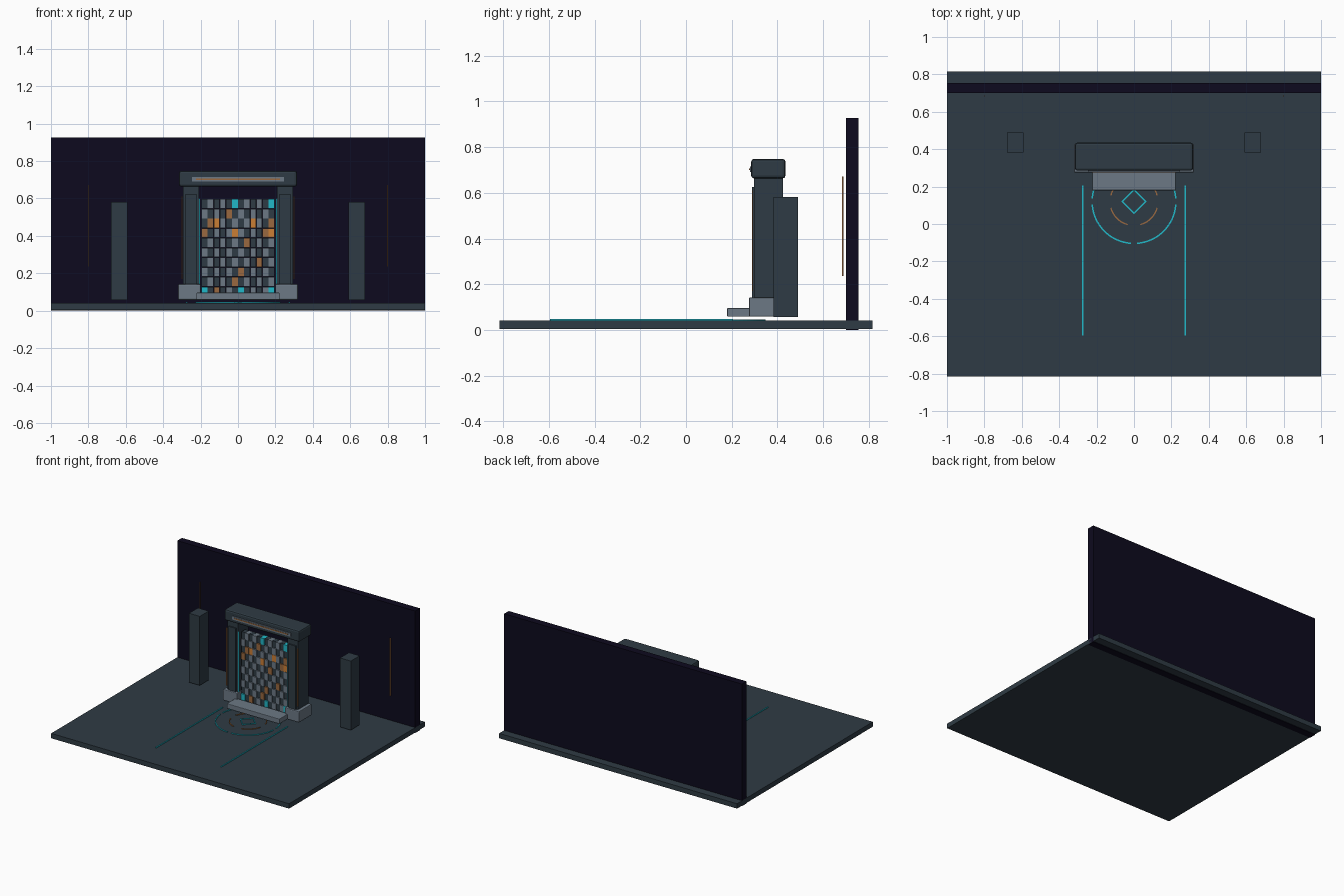
import bpy, bmesh, math

if "Cube" in bpy.data.objects:
    bpy.data.objects.remove(bpy.data.objects["Cube"])


def material(name, r, g, b):
    m = bpy.data.materials.new(name)
    m.diffuse_color = (r, g, b, 1)
    m.use_nodes = True
    m.node_tree.nodes["Principled BSDF"].inputs["Base Color"].default_value = m.diffuse_color
    return m


SLATE = material("slate", 0.028, 0.044, 0.058)
NAVY = material("midnight navy", 0.004, 0.003, 0.013)
GREY = material("stone grey", 0.15, 0.19, 0.235)
ORANGE = material("bright orange", 0.60, 0.21, 0.035)
AMBER = material("dull amber", 0.32, 0.14, 0.05)
CYAN = material("cyan glow", 0.015, 0.48, 0.58)


def new_object(name, bm, mats):
    me = bpy.data.meshes.new(name)
    bmesh.ops.recalc_face_normals(bm, faces=bm.faces)
    bm.to_mesh(me)
    bm.free()
    for m in mats:
        me.materials.append(m)
    ob = bpy.data.objects.new(name, me)
    bpy.context.collection.objects.link(ob)
    return ob


def add_box(bm, x0, x1, y0, y1, z0, z1, index=0):
    v = bmesh.ops.create_cube(bm, size=1)["verts"]
    for p in v:
        p.co = ((x0 + x1) / 2 + p.co.x * (x1 - x0),
                (y0 + y1) / 2 + p.co.y * (y1 - y0),
                (z0 + z1) / 2 + p.co.z * (z1 - z0))
    for f in {f for p in v for f in p.link_faces}:
        f.material_index = index


def box(name, mat, x0, x1, y0, y1, z0, z1, bevel=0):
    bm = bmesh.new()
    add_box(bm, x0, x1, y0, y1, z0, z1)
    ob = new_object(name, bm, [mat])
    if bevel:
        mod = ob.modifiers.new("bevel", 'BEVEL')
        mod.width, mod.segments = bevel, 2
    return ob


def pair(name, mat, x0, x1, *rest, bevel=0):
    box("left_" + name, mat, -x1, -x0, *rest, bevel=bevel)
    box("right_" + name, mat, x0, x1, *rest, bevel=bevel)


def ring(name, mat, radius, width, gap, steps, start=0):
    # four flat arcs separated by gaps, laid on the floor
    bm = bmesh.new()
    for q in range(4):
        a0 = math.radians(start + q * 90 + gap)
        a1 = math.radians(start + q * 90 + 90 - gap)
        prev = None
        for i in range(steps + 1):
            a = a0 + (a1 - a0) * i / steps
            cur = [bm.verts.new((r * math.cos(a), 0.12 + r * math.sin(a), z))
                   for r, z in ((radius - width / 2, 0.041), (radius + width / 2, 0.041),
                                (radius + width / 2, 0.046), (radius - width / 2, 0.046))]
            if prev:
                for k in range(4):
                    n = (k + 1) % 4
                    bm.faces.new((prev[k], prev[n], cur[n], cur[k]))
            if i in (0, steps):
                bm.faces.new(cur)
            prev = cur
    return new_object(name, bm, [mat])


# Room
box("floor_slab", SLATE, -1, 1, -0.815, 0.815, 0.004, 0.041)
box("back_wall", NAVY, -1, 1, 0.70, 0.755, 0, 0.927)
pair("wall_light", AMBER, 0.797, 0.803, 0.682, 0.688, 0.235, 0.672)
pair("side_pillar", SLATE, 0.59, 0.68, 0.383, 0.49, 0.057, 0.582)

# Gate frame
pair("column", SLATE, 0.208, 0.295, 0.298, 0.425, 0.10, 0.67)
pair("column_face", SLATE, 0.222, 0.282, 0.289, 0.30, 0.14, 0.625)
pair("column_base", GREY, 0.20, 0.32, 0.275, 0.43, 0.058, 0.142, bevel=0.006)
pair("column_outer_light", AMBER, 0.296, 0.302, 0.288, 0.294, 0.17, 0.61)
pair("column_inner_light", CYAN, 0.202, 0.208, 0.30, 0.306, 0.10, 0.60)
box("lintel", SLATE, -0.315, 0.315, 0.285, 0.435, 0.663, 0.748, bevel=0.012)
box("lintel_trim", GREY, -0.245, 0.245, 0.279, 0.287, 0.69, 0.716)
box("lintel_light", AMBER, -0.225, 0.225, 0.276, 0.28, 0.699, 0.707)
box("front_step", GREY, -0.222, 0.222, 0.18, 0.29, 0.058, 0.096, bevel=0.004)

# Brick door: chequered dark and light bricks with glowing accents
COLS, ROWS, W, H = 12, 10, 0.0325, 0.052
bm = bmesh.new()
for r in range(ROWS):
    for c in range(COLS):
        light = (r + c) % 2 == 1
        idx = 1 if light else 0
        if light and (5 * c + 7 * r + c * r) % 10 < 3:
            idx = 2
        if (r, c) in {(2, 2), (2, 8), (3, 5), (3, 11)}:
            idx = 3
        if (r == 0 and c in (5, 11)) or (r == 9 and c in (0, 6, 11)):
            idx = 4
        x, z = -0.195 + c * W, 0.597 - r * H
        front = 0.315 if idx else 0.322
        add_box(bm, x + 0.0006, x + W - 0.0006, front, 0.365, z - H + 0.001, z - 0.001, idx)
new_object("brick_door", bm, [SLATE, GREY, AMBER, ORANGE, CYAN])

# Floor markings
pair("floor_guide", CYAN, 0.269, 0.277, -0.595, 0.205, 0.041, 0.047)
ring("outer_floor_ring", CYAN, 0.224, 0.008, 4, 16)
ring("inner_floor_ring", AMBER, 0.128, 0.007, 15, 10)
ring("floor_diamond", CYAN, 0.063, 0.010, 0, 1)
